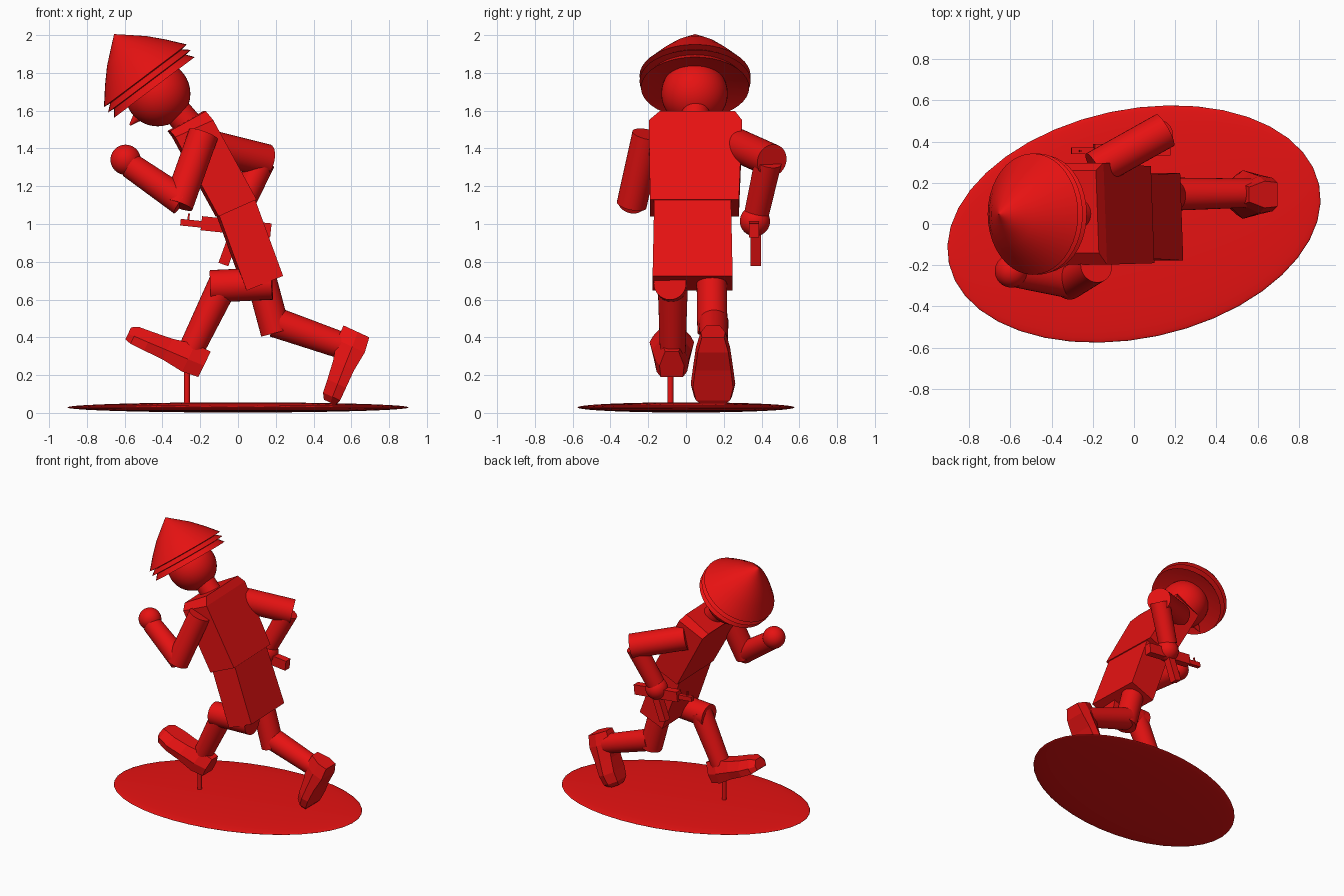
import bpy, bmesh, math
from mathutils import Vector, Matrix

old = bpy.data.objects.get("Cube")
if old:
    bpy.data.objects.remove(old)

red = bpy.data.materials.new("toy red")
red.use_nodes = True
red.diffuse_color = (0.8, 0.006, 0.006, 1)
red.node_tree.nodes["Principled BSDF"].inputs["Base Color"].default_value = red.diffuse_color


def finish(name, bm, smooth=True):
    bmesh.ops.recalc_face_normals(bm, faces=bm.faces)
    me = bpy.data.meshes.new(name)
    bm.to_mesh(me)
    bm.free()
    me.materials.append(red)
    if smooth:
        me.shade_smooth()
        me.set_sharp_from_angle(angle=math.radians(35))
    ob = bpy.data.objects.new(name, me)
    bpy.context.scene.collection.objects.link(ob)
    return ob


def loft(name, rings, smooth=False):
    """Skin a row of equal rings and cap both ends."""
    bm = bmesh.new()
    rows = [[bm.verts.new(p) for p in ring] for ring in rings]
    n = len(rows[0])
    for a, b in zip(rows, rows[1:]):
        for i in range(n):
            j = (i + 1) % n
            bm.faces.new((a[i], a[j], b[j], b[i]))
    bm.faces.new(rows[0])
    bm.faces.new(rows[-1])
    return finish(name, bm, smooth)


def rod(name, a, b, r1, r2=None):
    """Flat-ended cylinder or cone between two points."""
    a, b = Vector(a), Vector(b)
    turn = (b - a).to_track_quat("Z", "Y").to_matrix().to_4x4()
    bm = bmesh.new()
    bmesh.ops.create_cone(bm, cap_ends=True, segments=32, radius1=r1,
                          radius2=r1 if r2 is None else r2, depth=(b - a).length,
                          matrix=Matrix.Translation((a + b) / 2) @ turn)
    return finish(name, bm)


def ball(name, centre, size):
    bm = bmesh.new()
    bmesh.ops.create_uvsphere(bm, u_segments=40, v_segments=20, radius=1)
    ob = finish(name, bm)
    ob.location, ob.scale = centre, size
    return ob


def block(name, centre, size, tilt=0):
    bm = bmesh.new()
    bmesh.ops.create_cube(bm, size=1, matrix=Matrix.Diagonal((*size, 1)))
    ob = finish(name, bm, False)
    ob.location = centre
    ob.rotation_euler.y = math.radians(tilt)
    return ob


def slab(x, z, y, depth, width, tilt):
    """Rectangular torso section, leaning by tilt degrees."""
    t = math.radians(tilt)
    d = Vector((math.cos(t), 0, math.sin(t))) * depth
    w = Vector((-0.035 * width, width, 0))
    c = Vector((x, y, z))
    return [c - d - w, c + d - w, c + d + w, c - d + w]


# Base and support pin
base = ball("base", (0, 0, 0.029), (0.918, 0.555, 0.027))
base.rotation_euler.z = math.radians(12)
rod("support_pin", (-0.27, -0.083, 0.03), (-0.27, -0.083, 0.26), 0.016)

# Torso
loft("chest", [slab(-0.01, 1.085, 0.045, 0.11, 0.235, 24),
               slab(-0.24, 1.505, 0.05, 0.11, 0.247, 24),
               slab(-0.272, 1.545, 0.06, 0.108, 0.2, 29)])
loft("abdomen", [slab(0.135, 0.686, 0.035, 0.104, 0.212, 22),
                 slab(-0.02, 1.11, 0.035, 0.104, 0.203, 22)])

# Head
rod("neck", (-0.24, 0.05, 1.5), (-0.36, 0.05, 1.64), 0.075)
ball("head", (-0.425, 0.045, 1.69), (0.173, 0.176, 0.173))
rod("nose", (-0.5, 0.045, 1.6), (-0.573, 0.045, 1.523), 0.045, 0.004)

# Tiered pointed hat, turned from a profile of radius and height
profile = [(0.001, 0.275), (0.06, 0.225), (0.13, 0.165), (0.2, 0.09), (0.275, 0),
           (0.238, -0.005), (0.275, -0.036), (0.238, -0.04), (0.268, -0.078), (0.15, -0.05)]
hat = loft("hat", [[(r * math.cos(a), 1.07 * r * math.sin(a), h)
                    for a in (math.tau * i / 40 for i in range(40))]
                   for r, h in profile], True)
hat.location = (-0.49, 0.048, 1.785)
hat.rotation_euler.y = math.radians(-37)

# Limbs as rods: name, start, end, radii
limbs = [
    ("right_upper_arm", (-0.183, -0.205, 1.475), (-0.317, -0.288, 1.1), 0.08, 0.08),
    ("right_forearm", (-0.295, -0.285, 1.12), (-0.57, -0.24, 1.31), 0.078, 0.068),
    ("left_upper_arm", (-0.19, 0.265, 1.42), (0.15, 0.455, 1.335), 0.088, 0.088),
    ("left_forearm", (0.125, 0.435, 1.33), (0, 0.375, 1.06), 0.072, 0.066),
    ("right_thigh", (0.18, -0.085, 0.685), (-0.145, -0.075, 0.67), 0.086, 0.086),
    ("right_shin", (-0.075, -0.07, 0.69), (-0.25, -0.07, 0.33), 0.08, 0.068),
    ("left_thigh", (0.11, 0.135, 0.76), (0.2, 0.14, 0.425), 0.08, 0.08),
    ("left_shin", (0.195, 0.145, 0.48), (0.57, 0.15, 0.35), 0.08, 0.07),
]
for limb in limbs:
    rod(*limb)
ball("right_hand", (-0.595, -0.228, 1.34), (0.08,) * 3)
ball("left_hand", (-0.005, 0.365, 1.015), (0.08,) * 3)


def foot(name, heel, y, forward, up, scale):
    """Faceted shoe lofted from heel to toe along the sole."""
    f, u = Vector(forward).normalized(), Vector(up).normalized()
    side = Vector((0, 1, 0))
    rings = []
    for t, w, low, high in [(0, 0.065, 0, 0.15), (0.09, 0.09, -0.012, 0.15),
                            (0.21, 0.105, 0, 0.122), (0.32, 0.118, 0, 0.108),
                            (0.4, 0.1, 0, 0.1), (0.435, 0.06, 0.01, 0.08)]:
        c = Vector((heel[0], y, heel[1])) + f * t * scale
        mid = low + (high - low) * 0.45
        outline = [(-w * 0.9, low), (w * 0.9, low), (w, mid),
                   (w * 0.55, high), (-w * 0.55, high), (-w, mid)]
        rings.append([c + side * a + u * b for a, b in outline])
    loft(name, rings)


foot("right_foot", (-0.21, 0.19), -0.075, (-0.9, 0, 0.44), (0.44, 0, 0.9), 1)
foot("left_foot", (0.695, 0.4), 0.143, (-0.42, 0, -0.91), (-0.91, 0, 0.42), 0.92)

# Pistol held in the left hand
block("pistol_body", (-0.01, 0.36, 0.985), (0.37, 0.055, 0.075), 6)
block("pistol_barrel", (-0.24, 0.355, 1.003), (0.13, 0.03, 0.035), 6)
block("pistol_sight", (-0.262, 0.355, 1.03), (0.01, 0.01, 0.05), 6)
block("pistol_grip", (-0.045, 0.37, 0.875), (0.055, 0.055, 0.19), 20)
